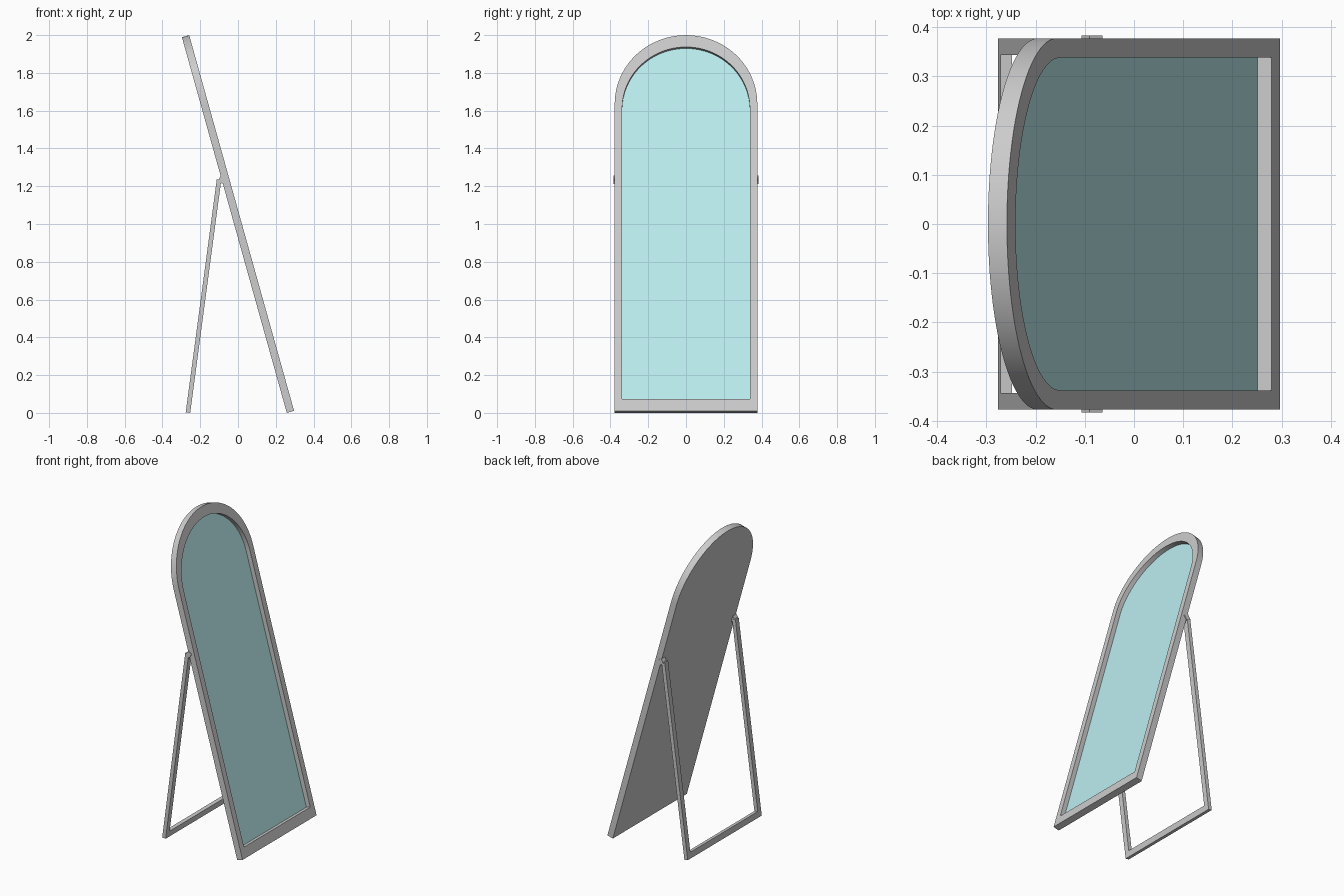
import bpy, bmesh
from math import sin, cos, pi, radians

if "Cube" in bpy.data.objects:
    bpy.data.objects.remove(bpy.data.objects["Cube"])

HALF_W, LENGTH, THICK = 0.3775, 2.065, 0.04
INNER_W, BORDER, RECESS = 0.338, 0.065, 0.029
SEGS = 48


def tilted(x0, deg):
    """Map (across, along, out) coordinates on a leaning plane to world space."""
    a = radians(deg)
    return lambda u, s, n: (x0 - s * sin(a) + n * cos(a), u, s * cos(a) + n * sin(a))


def arch(half_w, bottom, top):
    """Closed outline: straight sides with a semicircular head."""
    c = top - half_w
    head = [(half_w * cos(pi * i / SEGS), c + half_w * sin(pi * i / SEGS))
            for i in range(SEGS + 1)]
    return [(-half_w, bottom), (half_w, bottom)] + head


def build(name, loops, place, smooth=False):
    """Skin a series of (outline, height) loops and cap both ends."""
    bm = bmesh.new()
    rings = [[bm.verts.new(place(u, s, n)) for u, s in pts] for pts, n in loops]
    for a, b in zip(rings, rings[1:]):
        for i in range(len(a)):
            j = (i + 1) % len(a)
            bm.faces.new((a[i], a[j], b[j], b[i]))
    bm.faces.new(rings[0])
    bm.faces.new(rings[-1])
    bmesh.ops.recalc_face_normals(bm, faces=bm.faces)
    mesh = bpy.data.meshes.new(name)
    bm.to_mesh(mesh)
    bm.free()
    ob = bpy.data.objects.new(name, mesh)
    bpy.context.collection.objects.link(ob)
    if smooth:
        bpy.ops.object.select_all(action='DESELECT')
        ob.select_set(True)
        bpy.context.view_layer.objects.active = ob
        bpy.ops.object.shade_smooth_by_angle(angle=radians(30))
    return ob


# Leaning arched frame: solid back, recessed front
lean = tilted(0.2584, 15.6)
outer = arch(HALF_W, 0, LENGTH)
inner = arch(INNER_W, BORDER, LENGTH - BORDER)
floor = THICK - RECESS - 0.005
build("mirror_frame", [(outer, 0), (outer, THICK), (inner, THICK), (inner, floor)],
      lean, True)

# Glass pane seated in the recess
glass = build("mirror_glass", [(inner, floor), (inner, THICK - RECESS)], lean, True)
mat = bpy.data.materials.new("glass_teal")
mat.diffuse_color = (0.5, 0.85, 0.87, 1)
mat.use_nodes = True
mat.node_tree.nodes["Principled BSDF"].inputs["Base Color"].default_value = mat.diffuse_color
glass.data.materials.append(mat)

# U-shaped rear stand
H, BAR = 1.245, 0.034
w, v = HALF_W, HALF_W - BAR
u_shape = [(-w, 0), (w, 0), (w, H), (v, H), (v, 0.038), (-v, 0.038), (-v, H), (-w, H)]
build("rear_stand", [(u_shape, -0.024), (u_shape, 0)], tilted(-0.253, -7.6))

# Hinge plates joining the stand to the frame sides
hinge = [(-0.107, 1.228), (-0.09, 1.257), (-0.064, 1.241), (-0.082, 1.213)]
for side, label in ((1, "right"), (-1, "left")):
    build("hinge_" + label, [(hinge, side * 0.346), (hinge, side * 0.383)],
          lambda x, z, y: (x, y, z))
